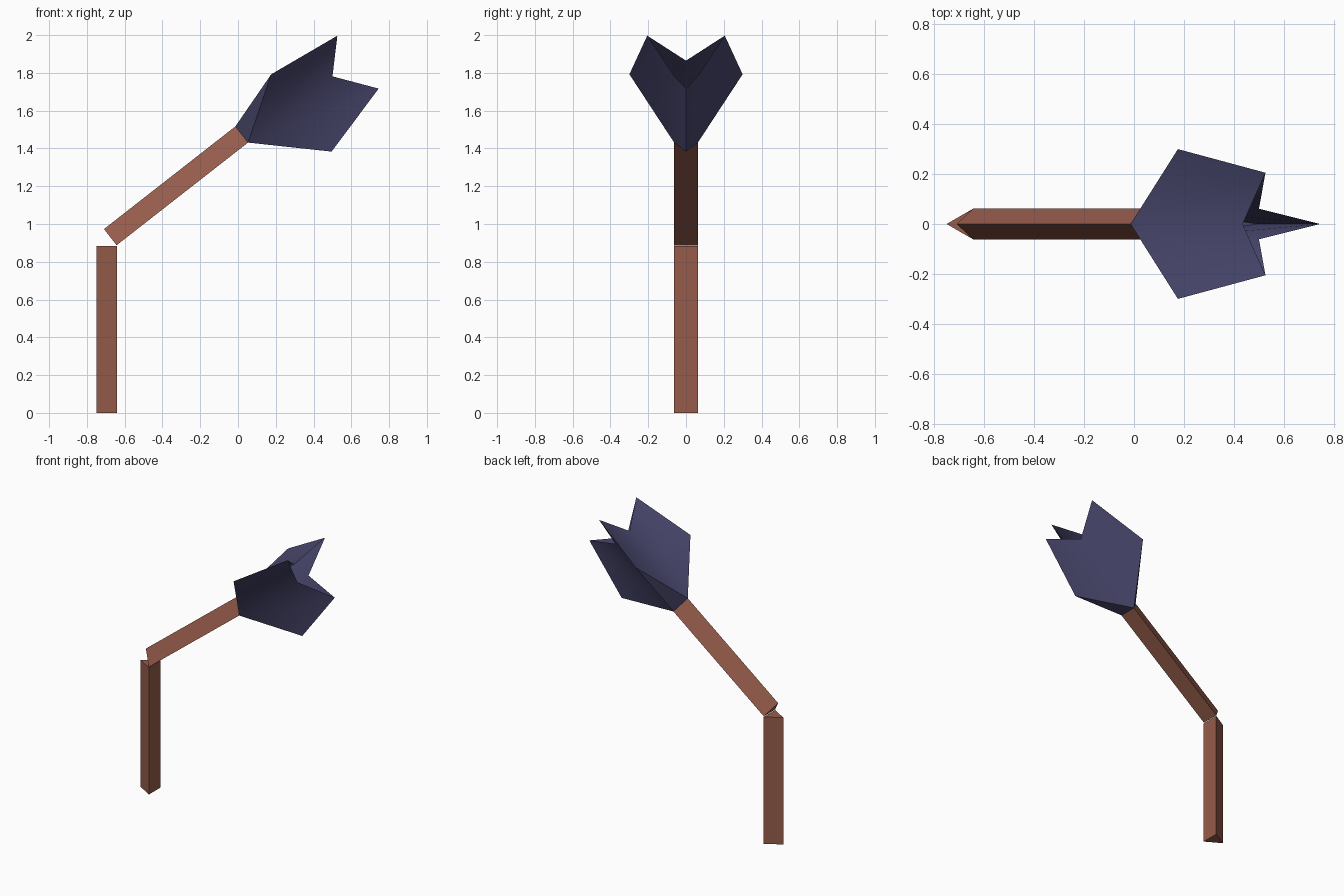
import bpy, bmesh
from math import radians, sin, cos

cube = bpy.data.objects.get("Cube")
if cube:
    bpy.data.objects.remove(cube, do_unlink=True)


def material(name, colour):
    mat = bpy.data.materials.new(name)
    mat.use_nodes = True
    mat.diffuse_color = (*colour, 1)
    mat.node_tree.nodes["Principled BSDF"].inputs["Base Color"].default_value = (*colour, 1)
    return mat


brown = material("stem brown", (0.305, 0.107, 0.07))
purple = material("petal purple", (0.067, 0.064, 0.155))

RADIUS = 0.0725
LENGTH = 0.883
TILT = radians(52)


def ring(bm, radius, height, start):
    """Three vertices evenly spaced around the local z axis."""
    angles = [radians(start + 120 * k) for k in range(3)]
    return [bm.verts.new((radius * cos(a), radius * sin(a), height)) for a in angles]


def finish(bm, name, mat, location, tilt):
    mesh = bpy.data.meshes.new(name)
    bm.to_mesh(mesh)
    bm.free()
    obj = bpy.data.objects.new(name, mesh)
    bpy.context.collection.objects.link(obj)
    mesh.materials.append(mat)
    obj.location = location
    obj.rotation_euler.y = tilt
    return obj


# Three-sided stem pieces
def stem(name, location, tilt):
    bm = bmesh.new()
    low, high = ring(bm, RADIUS, 0, 180), ring(bm, RADIUS, LENGTH, 180)
    for k in range(3):
        n = (k + 1) % 3
        bm.faces.new((low[k], low[n], high[n], high[k]))
    bm.faces.new(low[::-1])
    bm.faces.new(high)
    return finish(bm, name, brown, location, tilt)


stem("lower_stem", (-0.6775, 0, 0), 0)
joint_x, joint_z = -0.665, 0.916
stem("upper_stem", (joint_x, 0, joint_z), TILT)

# Open flower cup: folded panels running from each base corner to a notch
bm = bmesh.new()
base = ring(bm, RADIUS, 0, 180)
notch = ring(bm, 0.0705, 0.568, 180)
shoulder = ring(bm, 0.346, 0.319, 240)
tip = ring(bm, 0.237, 0.721, 240)
for k in range(3):
    n, p = (k + 1) % 3, (k - 1) % 3
    bm.faces.new((base[k], base[n], shoulder[k]))
    bm.faces.new((base[k], shoulder[k], tip[k], notch[k]))
    bm.faces.new((base[k], notch[k], tip[p], shoulder[p]))
flower = finish(bm, "flower_cup", purple,
                (joint_x + LENGTH * sin(TILT), 0, joint_z + LENGTH * cos(TILT)), TILT)

# Soften only the shallow folds down the middle of each side
bpy.ops.object.select_all(action="DESELECT")
flower.select_set(True)
bpy.context.view_layer.objects.active = flower
bpy.ops.object.shade_smooth_by_angle(angle=radians(45))
